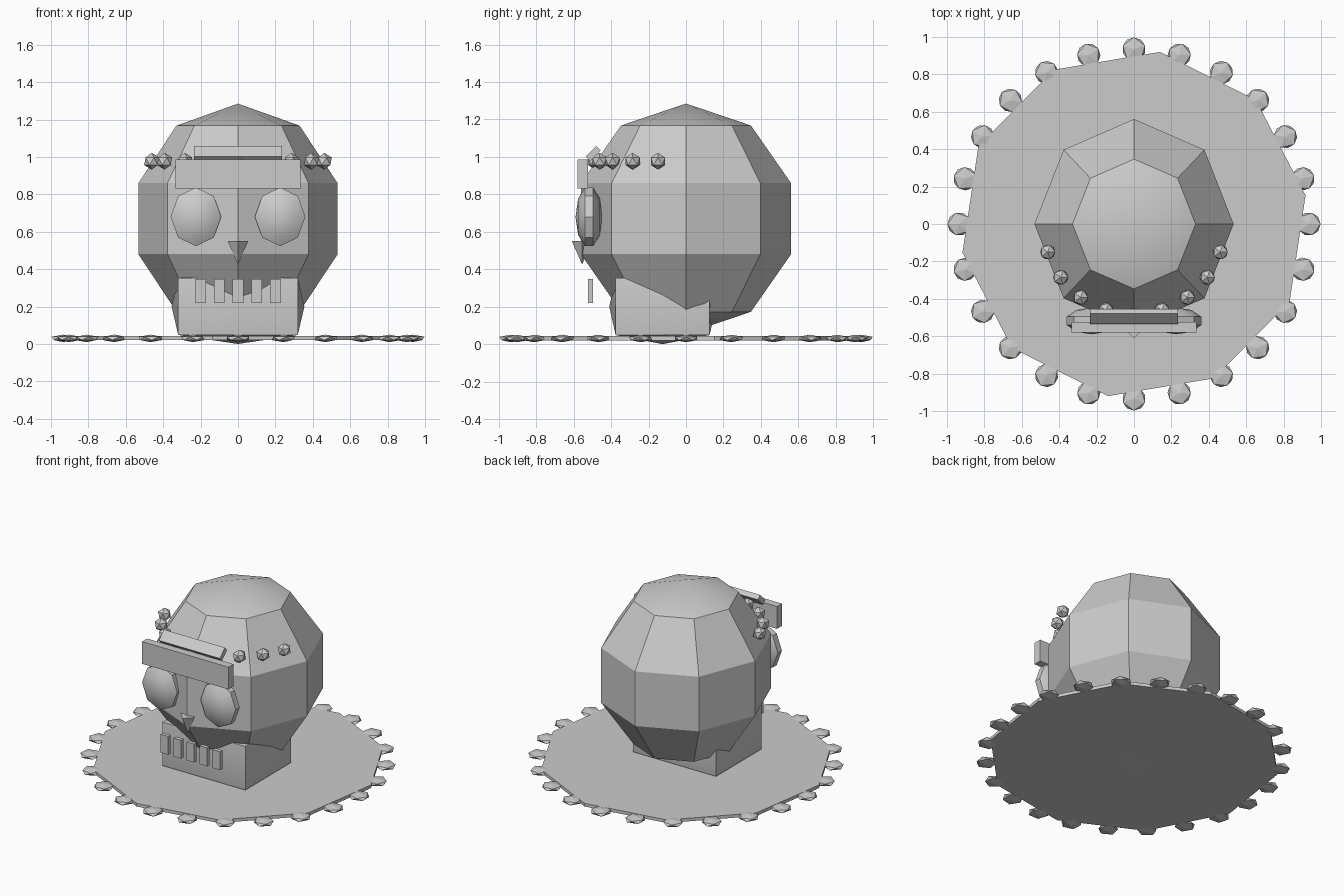
import bpy, bmesh, math
from mathutils import Matrix, Vector

old = bpy.data.objects.get("Cube")
if old:
    bpy.data.objects.remove(old, do_unlink=True)

grey = bpy.data.materials.new("plain_grey")
grey.use_nodes = True
GREY = (0.6, 0.6, 0.6, 1)
grey.diffuse_color = GREY
grey.node_tree.nodes["Principled BSDF"].inputs["Base Color"].default_value = GREY


def make(name, bm, loc=(0, 0, 0), scale=(1, 1, 1), rot=None, smooth=False):
    """Scale, rotate and place a bmesh, then turn it into an object."""
    m = (rot or Matrix()) @ Matrix.Diagonal((*scale, 1))
    bmesh.ops.transform(bm, matrix=m, verts=bm.verts)
    bmesh.ops.recalc_face_normals(bm, faces=bm.faces)
    me = bpy.data.meshes.new(name)
    bm.to_mesh(me)
    bm.free()
    me.materials.append(grey)
    ob = bpy.data.objects.new(name, me)
    ob.location = loc
    bpy.context.collection.objects.link(ob)
    if smooth:
        bpy.ops.object.select_all(action='DESELECT')
        ob.select_set(True)
        bpy.context.view_layer.objects.active = ob
        bpy.ops.object.shade_smooth_by_angle(angle=math.radians(30))
    return ob


def box():
    bm = bmesh.new()
    bmesh.ops.create_cube(bm, size=1)
    return bm


def ball(segments, rings):
    bm = bmesh.new()
    bmesh.ops.create_uvsphere(bm, u_segments=segments, v_segments=rings, radius=1)
    return bm


def bead():
    bm = bmesh.new()
    bmesh.ops.create_icosphere(bm, subdivisions=1, radius=1)
    return bm


def cone(sides, r1, r2, depth):
    bm = bmesh.new()
    bmesh.ops.create_cone(bm, cap_ends=True, segments=sides, radius1=r1,
                          radius2=r2, depth=depth)
    return bm


def spin(degrees, axis='Z'):
    return Matrix.Rotation(math.radians(degrees), 4, axis)


# Skull
make("skull", ball(8, 5), (0, 0, 0.67), (0.56, 0.59, 0.615), smooth=True)

# Jaw: a box whose edges pull in around bulging face centres
bm = bmesh.new()
bmesh.ops.create_cube(bm, size=2)
bmesh.ops.subdivide_edges(bm, edges=bm.edges, cuts=1, use_grid_fill=True)
for v in bm.verts:
    if sum(abs(c) > 0.5 for c in v.co) > 1:
        v.co = Vector((v.co.x * 0.9, v.co.y * 0.88, v.co.z * 0.76))
make("jaw", bm, (0, -0.125, 0.2), (0.355, 0.285, 0.2), smooth=True)

# Eyes: flattened balls facing forward
for side, x in (("left", 0.225), ("right", -0.225)):
    make(side + "_eye", ball(8, 5), (x, -0.518, 0.68), (0.142, 0.165, 0.072),
         Matrix.Rotation(math.pi / 2, 4, 'X') @ Matrix(), smooth=True) \
        .data.transform(Matrix.Identity(4))

# Nose: a downward point
make("nose", cone(4, 0, 0.055, 0.125), (0, -0.555, 0.488))

# Teeth
for i in range(5):
    make(f"tooth_{i + 1}", box(), (0.1 * (i - 2), -0.51, 0.283), (0.058, 0.027, 0.128))

# Brow plate and the tilted bar above it
make("brow_plate", box(), (0, -0.552, 0.908), (0.666, 0.055, 0.155))
make("brow_bar", box(), (0, -0.495, 1.018), (0.47, 0.078, 0.035), spin(45, 'X'))

# Headband beads around the front
for k in range(-4, 5):
    a = math.radians(18 * k)
    make(f"headband_bead_{k + 5}", bead(),
         (0.485 * math.sin(a), -0.485 * math.cos(a), 0.977), (0.045,) * 3)

# Collar disc with a ring of flat beads
make("collar_disc", cone(10, 0.93, 0.93, 0.022), (0, 0, 0.031), rot=spin(27.5))
for i in range(24):
    a = math.radians(15 * i)
    make(f"collar_bead_{i + 1}", bead(),
         (0.935 * math.cos(a), 0.935 * math.sin(a), 0.03),
         (0.07, 0.07, 0.02), spin(15 * i))
